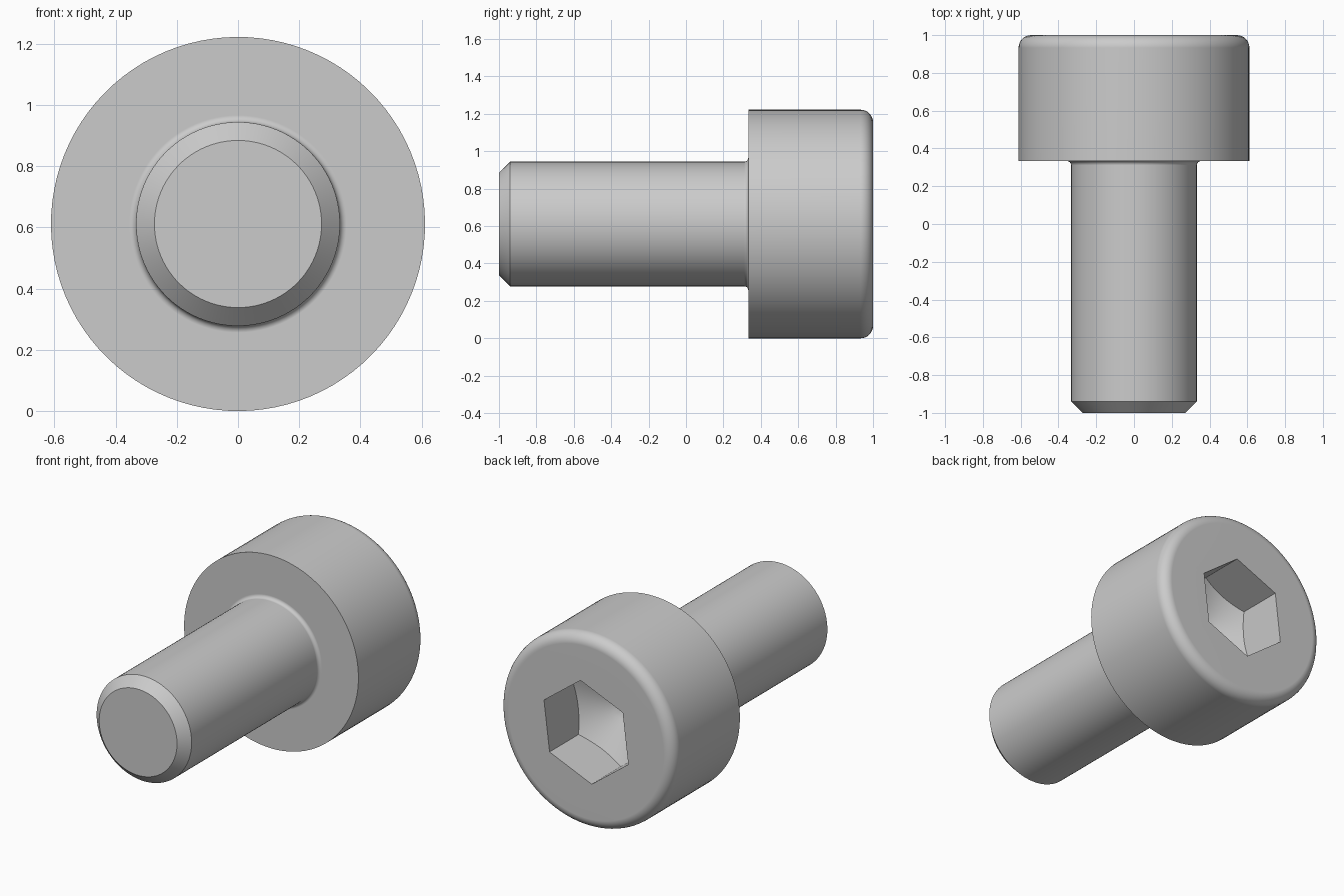
import bpy, bmesh
from math import sin, cos, pi, sqrt, radians

cube = bpy.data.objects.get("Cube")
if cube:
    bpy.data.objects.remove(cube, do_unlink=True)

# Main sizes; the screw lies along y with its head at the back
HEAD_R, SHANK_R, TIP_R = 0.611, 0.333, 0.273
SEAT_Y, ROUND_R, FILLET_R = 0.333, 0.067, 0.022
HEX_R, HEX_DEPTH, HEX_TURN = 0.321, 0.29, radians(23)
PER_SIDE = 16
SEGMENTS = 6 * PER_SIDE


def arc(r, y, radius, start, end, steps=8):
    """Profile points on a circular arc centred on (r, y)."""
    angles = [radians(start + (end - start) * i / steps) for i in range(steps + 1)]
    return [(r + radius * cos(a), y + radius * sin(a)) for a in angles]


def hex_radius(i):
    """Distance from the axis to the hexagon wall at segment i."""
    off_middle = (i % PER_SIDE) / PER_SIDE * pi / 3 - pi / 6
    return HEX_R * cos(pi / 6) / cos(off_middle)


# Turned outside: chamfered tip, shank, seat fillet, head with rounded rim
profile = [(TIP_R, -1), (SHANK_R, -1 + SHANK_R - TIP_R)]
profile += arc(SHANK_R + FILLET_R, SEAT_Y - FILLET_R, FILLET_R, 180, 90)
profile += [(HEAD_R, SEAT_Y)]
profile += arc(HEAD_R - ROUND_R, 1 - ROUND_R, ROUND_R, 0, 90)
rings = [[point] * SEGMENTS for point in profile]

# Hexagon socket: straight walls running down to a drilled cone floor
walls = [hex_radius(i) for i in range(SEGMENTS)]
floor_y = 1 - HEX_DEPTH
rings.append([(r, 1) for r in walls])
for scale in (1, 0.7, 0.35):
    rings.append([(r * scale, floor_y - (HEX_R - r * scale) / sqrt(3)) for r in walls])

bm = bmesh.new()
loops = []
for ring in rings:
    loop = []
    for i, (r, y) in enumerate(ring):
        a = HEX_TURN + 2 * pi * i / SEGMENTS
        loop.append(bm.verts.new((r * cos(a), y, HEAD_R + r * sin(a))))
    loops.append(loop)

# Skin neighbouring rings, then close the tip and the cone point
for low, high in zip(loops, loops[1:]):
    for i in range(SEGMENTS):
        j = (i + 1) % SEGMENTS
        bm.faces.new((low[i], low[j], high[j], high[i]))
bm.faces.new(loops[0])
apex = bm.verts.new((0, floor_y - HEX_R / sqrt(3), HEAD_R))
for i in range(SEGMENTS):
    bm.faces.new((loops[-1][i], loops[-1][(i + 1) % SEGMENTS], apex))
bmesh.ops.recalc_face_normals(bm, faces=bm.faces[:])

mesh = bpy.data.meshes.new("socket_cap_screw")
bm.to_mesh(mesh)
bm.free()
screw = bpy.data.objects.new("socket_cap_screw", mesh)
bpy.context.collection.objects.link(screw)

# Plain grey metal
grey = bpy.data.materials.new("light_grey")
grey.use_nodes = True
colour = (0.6, 0.6, 0.6, 1)
grey.diffuse_color = colour
grey.node_tree.nodes["Principled BSDF"].inputs["Base Color"].default_value = colour
mesh.materials.append(grey)

# Smooth curved faces, crisp edges and flat end faces
bpy.ops.object.select_all(action="DESELECT")
screw.select_set(True)
bpy.context.view_layer.objects.active = screw
bpy.ops.object.shade_smooth_by_angle(angle=radians(30))
weighted = screw.modifiers.new("flat_end_faces", "WEIGHTED_NORMAL")
weighted.keep_sharp = True
